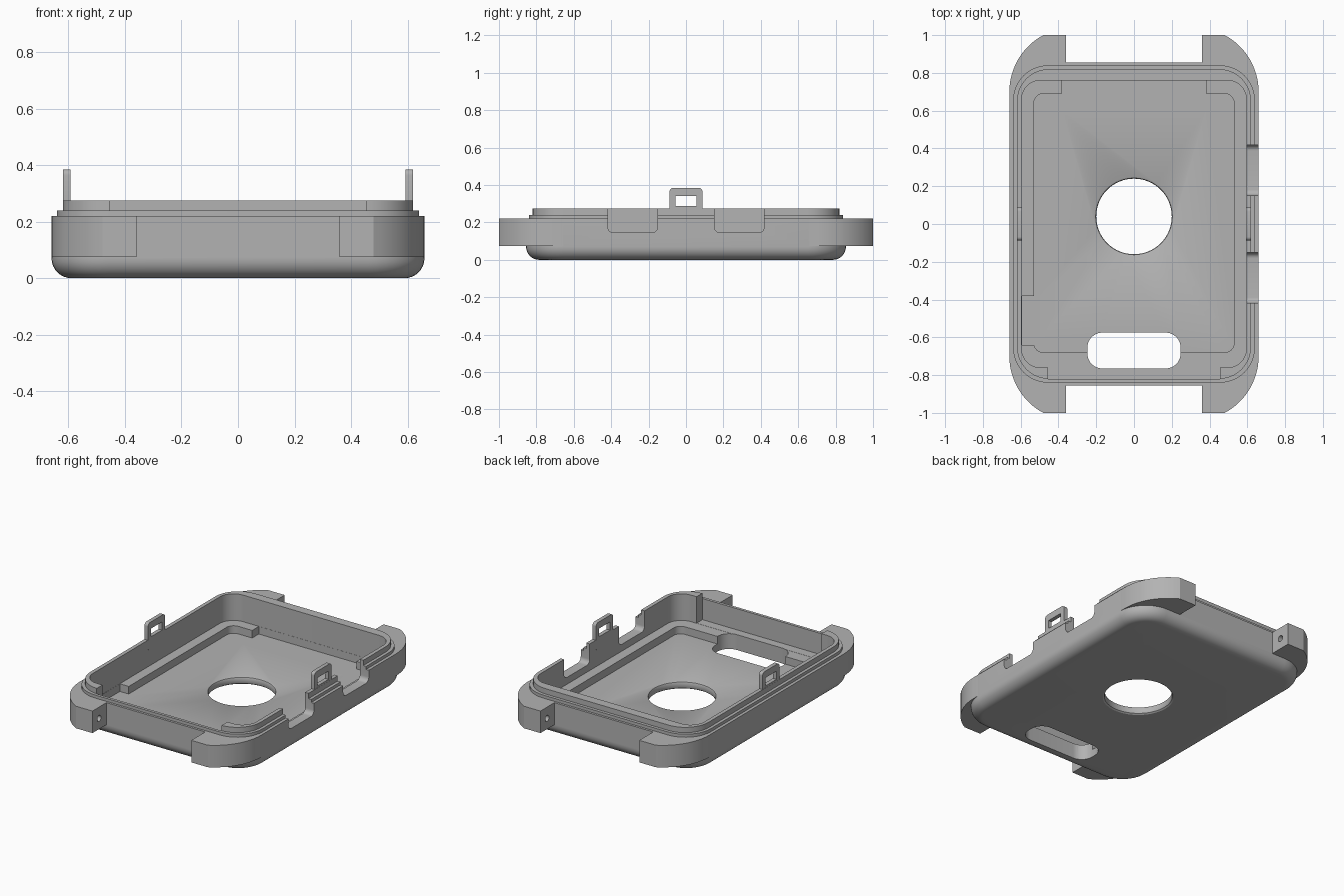
import bpy, bmesh, math
from mathutils import Vector

if "Cube" in bpy.data.objects:
    bpy.data.objects.remove(bpy.data.objects["Cube"])

grey = bpy.data.materials.new("plain_grey")
grey.use_nodes = True
colour = (0.45, 0.45, 0.45, 1)
grey.diffuse_color = colour
grey.node_tree.nodes["Principled BSDF"].inputs["Base Color"].default_value = colour


def rounded(hx, hy, r, cx=0, cy=0, steps=10):
    """Outline of a rounded rectangle, counter-clockwise."""
    pts = []
    for k, (sx, sy) in enumerate([(1, 1), (-1, 1), (-1, -1), (1, -1)]):
        for i in range(steps + 1):
            a = math.pi / 2 * (k + i / steps)
            pts.append((cx + sx * (hx - r) + r * math.cos(a),
                        cy + sy * (hy - r) + r * math.sin(a)))
    return pts


def loft(name, rings):
    """Closed solid through rings of equal point count."""
    bm = bmesh.new()
    loops = [[bm.verts.new(p) for p in ring] for ring in rings]
    n = len(loops[0])
    for a, b in zip(loops, loops[1:]):
        for i in range(n):
            j = (i + 1) % n
            bm.faces.new((a[i], a[j], b[j], b[i]))
    bm.faces.new(loops[0][::-1])
    bm.faces.new(loops[-1])
    bmesh.ops.remove_doubles(bm, verts=bm.verts, dist=1e-5)
    bmesh.ops.recalc_face_normals(bm, faces=bm.faces)
    mesh = bpy.data.meshes.new(name)
    bm.to_mesh(mesh)
    bm.free()
    mesh.materials.append(grey)
    obj = bpy.data.objects.new(name, mesh)
    bpy.context.collection.objects.link(obj)
    return obj


def prism(name, pts, lo, hi, axis="z"):
    """Extrude an outline along z, or a (y, z) outline along x."""
    place = (lambda p, d: (p[0], p[1], d)) if axis == "z" else (lambda p, d: (d, p[0], p[1]))
    return loft(name, [[place(p, d) for p in pts] for d in (lo, hi)])


def box(x0, x1, y0, y1):
    return [(x0, y0), (x1, y0), (x1, y1), (x0, y1)]


def combine(target, tool, operation="DIFFERENCE"):
    mod = target.modifiers.new("join", "BOOLEAN")
    mod.operation, mod.solver, mod.object = operation, "EXACT", tool
    bpy.context.view_layer.objects.active = target
    bpy.ops.object.modifier_apply(modifier=mod.name)
    bpy.data.objects.remove(tool)


def smooth(obj):
    bpy.ops.object.select_all(action="DESELECT")
    obj.select_set(True)
    bpy.context.view_layer.objects.active = obj
    bpy.ops.object.shade_smooth_by_angle(angle=math.radians(30))


# Case shell: filleted base, stepped lip, cavity down to the rail height
FLOOR, RAIL, FILLET = 0.05, 0.10, 0.07
sections = []
for i in range(9):
    a = math.pi / 2 * i / 8
    inset = FILLET * (1 - math.sin(a))
    sections.append((0.66 - inset, 0.855 - inset, 0.2 - inset, FILLET * (1 - math.cos(a))))
sections += [(0.66, 0.855, 0.2, 0.22), (0.64, 0.84, 0.185, 0.22),
             (0.64, 0.84, 0.185, 0.24), (0.62, 0.82, 0.17, 0.24),
             (0.62, 0.82, 0.17, 0.275), (0.595, 0.76, 0.1, 0.275),
             (0.595, 0.76, 0.1, RAIL)]
case = loft("watch_case", [[(x, y, z) for x, y in rounded(hx, hy, r)]
                           for hx, hy, r, z in sections])

# Strap lugs at the four corners, each with a pin hole
for sx in (1, -1):
    for sy in (1, -1):
        outline = [(0.36, 0.8), (0.36, 1.0)]
        end = math.asin(0.3 / 0.34)
        outline += [(0.32 + 0.34 * math.cos(end * (1 - i / 12)),
                     0.7 + 0.34 * math.sin(end * (1 - i / 12))) for i in range(13)]
        outline += [(0.66, 0.66), (0.635, 0.68), (0.56, 0.8)]
        lug = prism("lug", [(sx * x, sy * y) for x, y in outline], 0.075, 0.22)
        pin = prism("pin", rounded(0.02, 0.02, 0.02, sy * 0.93, 0.145, 5),
                    sx * 0.3, sx * 0.44, "x")
        combine(lug, pin)
        combine(case, lug, "UNION")

# Pocket inside the rails, and the gaps in the rails
combine(case, prism("pocket", rounded(0.53, 0.685, 0.05, 0, 0.005), FLOOR, 0.2))
combine(case, prism("side_gap", box(-0.594, -0.5, -0.64, -0.38), FLOOR, 0.2))
combine(case, prism("back_gap", box(-0.38, 0.38, 0.6, 0.759), FLOOR, 0.2))

# Front wall recess that also opens the lip
combine(case, prism("front_recess", box(-0.455, 0.455, -0.821, -0.7), RAIL + 0.001, 0.4))

# Button openings in one side wall
for y in (-0.285, 0.285):
    combine(case, prism("button_opening", rounded(0.133, 0.15, 0.03, y, 0.295, 6),
                        0.56, 0.72, "x"))

# Round sensor hole with eased edges, and the rounded slot
hole = []
for r, z in [(0.22, -0.01), (0.212, 0), (0.203, 0.006), (0.2, 0.015),
             (0.2, 0.04), (0.203, 0.046), (0.21, FLOOR), (0.22, 0.06)]:
    hole.append([(x, y, z) for x, y in rounded(r, r, r, 0, 0.04, 16)])
combine(case, loft("sensor_hole", hole))
combine(case, prism("slot", rounded(0.247, 0.095, 0.08, 0, -0.67), -0.1, 0.2))
smooth(case)

# Latch tabs with a rectangular window on both sides
for name, s in (("left_latch_tab", 1), ("right_latch_tab", -1)):
    tab = prism(name, rounded(0.088, 0.0925, 0.02, 0, 0.2925, 5), s * 0.593, s * 0.619, "x")
    combine(tab, prism("window", box(-0.057, 0.057, 0.287, 0.341), s * 0.5, s * 0.7, "x"))
    smooth(tab)
